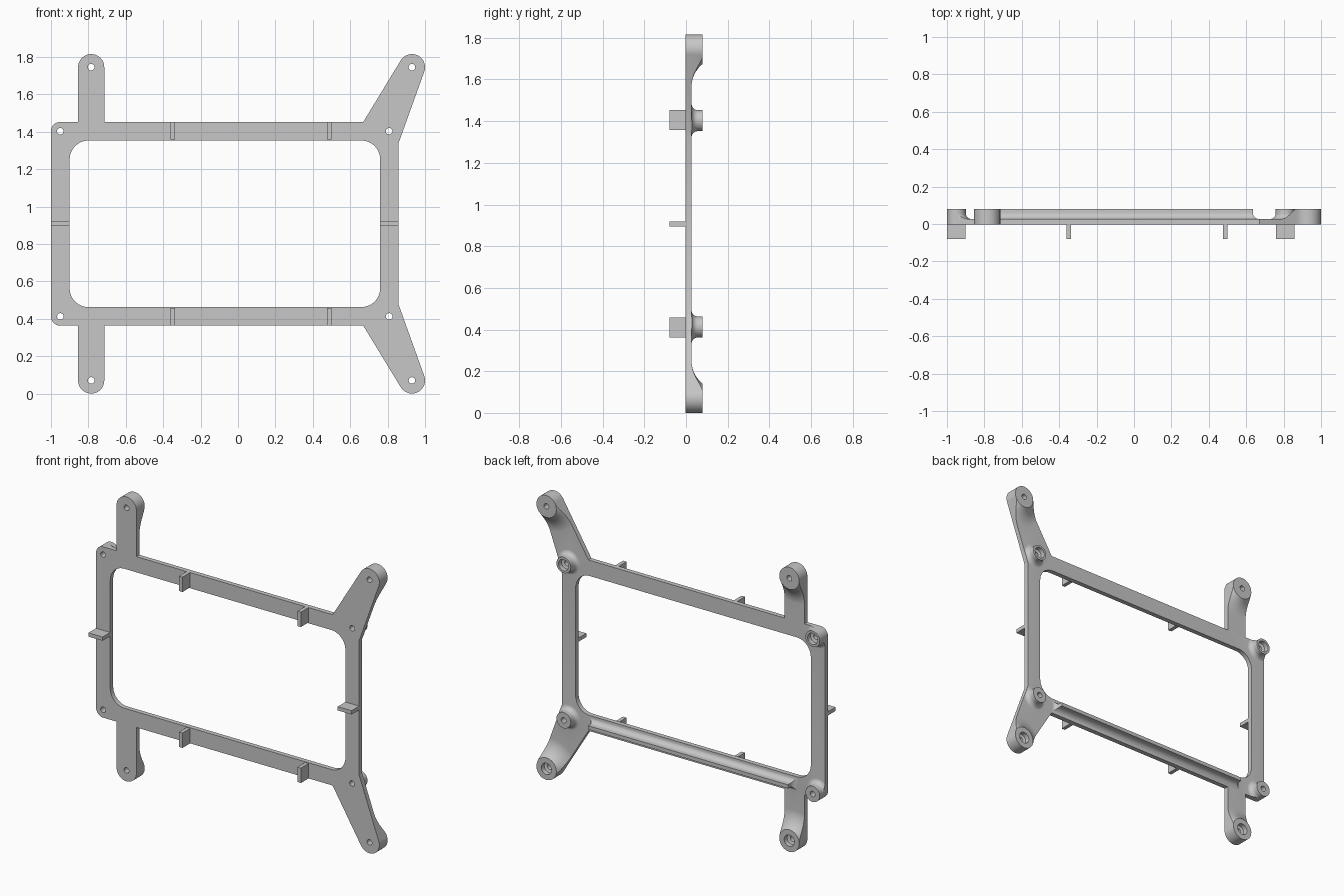
import bpy, bmesh, math
from mathutils import Vector

if "Cube" in bpy.data.objects:
    bpy.data.objects.remove(bpy.data.objects["Cube"])

ZC = 0.9075                     # mid height; the frame mirrors about it
FRONT, PLATE, FULL, FIN = -0.003, 0.027, 0.08, -0.08
TOP = 0.545                     # half height of the frame
ARMS = [(-0.785, 0.8375), (0.93, 0.8375)]
CORNERS = [(-0.95, 0.495), (0.808, 0.495)]

grey = bpy.data.materials.new("light_grey_plastic")
grey.diffuse_color = (0.57, 0.57, 0.57, 1)
grey.use_nodes = True
grey.node_tree.nodes["Principled BSDF"].inputs["Base Color"].default_value = grey.diffuse_color


def loft(name, rings):
    """Closed solid through equal-length rings of points."""
    bm = bmesh.new()
    rows = [[bm.verts.new(p) for p in ring] for ring in rings]
    n = len(rows[0])
    for a, b in zip(rows, rows[1:]):
        for i in range(n):
            bm.faces.new((a[i], a[(i + 1) % n], b[(i + 1) % n], b[i]))
    caps = [bm.faces.new(rows[0]), bm.faces.new(rows[-1])]
    bmesh.ops.recalc_face_normals(bm, faces=bm.faces)
    bmesh.ops.triangulate(bm, faces=caps)
    me = bpy.data.meshes.new(name)
    bm.to_mesh(me)
    bm.free()
    ob = bpy.data.objects.new(name, me)
    bpy.context.collection.objects.link(ob)
    me.materials.append(grey)
    return ob


def prism(name, outline, y0, y1):
    return loft(name, [[(x, y, ZC + h) for x, h in outline] for y in (y0, y1)])


def box(name, x0, x1, y0, y1, h0, h1):
    return prism(name, [(x0, h0), (x1, h0), (x1, h1), (x0, h1)], y0, y1)


def arc(c, r, a0, a1, n=16):
    return [(c[0] + r * math.cos(a0 + (a1 - a0) * i / n),
             c[1] + r * math.sin(a0 + (a1 - a0) * i / n)) for i in range(n + 1)]


def turned(name, c, profile, n=48):
    """Solid of revolution about the y direction; profile holds (radius, y)."""
    return loft(name, [[(x, y, ZC + h) for x, h in arc(c, r, 0, math.tau * (n - 1) / n, n - 1)]
                       for r, y in profile])


def flare(r_top, width, radius, steps=10):
    """Concave foot that leaves the plate tangentially, then a straight wall."""
    pts = [(r_top + width, 0.01)]
    for t in range(steps + 1):
        d = radius * math.sin(math.asin(width / radius) * t / steps)
        pts.append((r_top + width - d,
                    PLATE - 0.0002 + radius - math.sqrt(max(0, radius * radius - d * d))))
    return pts + [(r_top, FULL)]


def boolean(target, tool, op):
    mod = target.modifiers.new(op, 'BOOLEAN')
    mod.operation, mod.object, mod.solver = op, tool, 'EXACT'
    bpy.context.view_layer.objects.active = target
    bpy.ops.object.modifier_apply(modifier=mod.name)
    bpy.data.objects.remove(tool, do_unlink=True)


def tangent(p, c, r, side):
    """Angle on the circle where the line from p touches it."""
    d = Vector(p) - Vector(c)
    return math.atan2(d.y, d.x) + side * math.acos(r / d.length)


# Outline of the frame with its four arms, upper half then mirrored
foot_in, foot_out = (0.67, TOP), (0.858, 0.43)
a_in = tangent(foot_in, ARMS[1], 0.07, -1) % math.tau
a_out = tangent(foot_out, ARMS[1], 0.07, 1) % math.tau
if a_out > a_in:
    a_out -= math.tau
upper = (arc(CORNERS[0], 0.05, math.pi, math.pi / 2, 10)
         + [(-0.855, TOP)] + arc(ARMS[0], 0.07, math.pi, 0, 28) + [(-0.715, TOP)]
         + [foot_in] + arc(ARMS[1], 0.07, a_in, a_out, 28) + [foot_out])
outline = upper + [(x, -h) for x, h in reversed(upper)]

# Rounded window
window = []
for cx, ch, a in ((0.66, 0.345, 0), (-0.8, 0.345, 1), (-0.8, -0.345, 2), (0.66, -0.345, 3)):
    window += arc((cx, ch), 0.1, a * math.pi / 2, (a + 1) * math.pi / 2, 14)

# Slab with filleted bosses and a stiffening rib, trimmed to the outline
frame = box("frame", -1.2, 1.2, FRONT, PLATE, -1.2, 1.2)
for s in (1, -1):
    for x, h in ARMS:
        boolean(frame, turned("arm_boss", (x, s * h), flare(0.0705, 0.109, 0.1385)), 'UNION')
    for x, h in CORNERS:
        boolean(frame, turned("corner_boss", (x, s * h), flare(0.0505, 0.03, 0.03)), 'UNION')

# Rib along the lower beam, flared at its base
rings = []
for o, y in flare(0, 0.034, 0.034):
    x0, x1, w, z = -0.775 - o, 0.635 + o, 0.012 + o, ZC - 0.495
    rings.append([(x0, y, z - w), (x1, y, z - w), (x1, y, z + w), (x0, y, z + w)])
boolean(frame, loft("rib", rings), 'UNION')
boolean(frame, prism("outline", outline, -0.05, 0.2), 'INTERSECT')
boolean(frame, prism("window", window, -0.1, 0.3), 'DIFFERENCE')

# Screw holes, with wider cups on the upper corners and lower arms
for s in (1, -1):
    for group, cup in ((ARMS, s < 0), (CORNERS, s > 0)):
        for x, h in group:
            prof = [(0.0175, -0.05), (0.0175, 0.2)]
            if cup:
                prof = [(0.0175, -0.05), (0.0175, 0.045), (0.036, 0.05), (0.036, 0.2)]
            boolean(frame, turned("hole", (x, s * h), prof, 32), 'DIFFERENCE')

bpy.ops.object.select_all(action='DESELECT')
frame.select_set(True)
bpy.context.view_layer.objects.active = frame
bpy.ops.object.shade_smooth_by_angle(angle=math.radians(30))

# Thin tabs on the front of each beam
for x in (-0.348, 0.488):
    for label, h in (("upper", 0.45), ("lower", -TOP)):
        box(label + "_tab", x - 0.012, x + 0.012, FIN, FRONT, h, h + 0.095)
for label, x0, x1 in (("left", -1, -0.9), ("right", 0.76, 0.858)):
    box(label + "_tab", x0, x1, FIN, FRONT, -0.012, 0.012)
